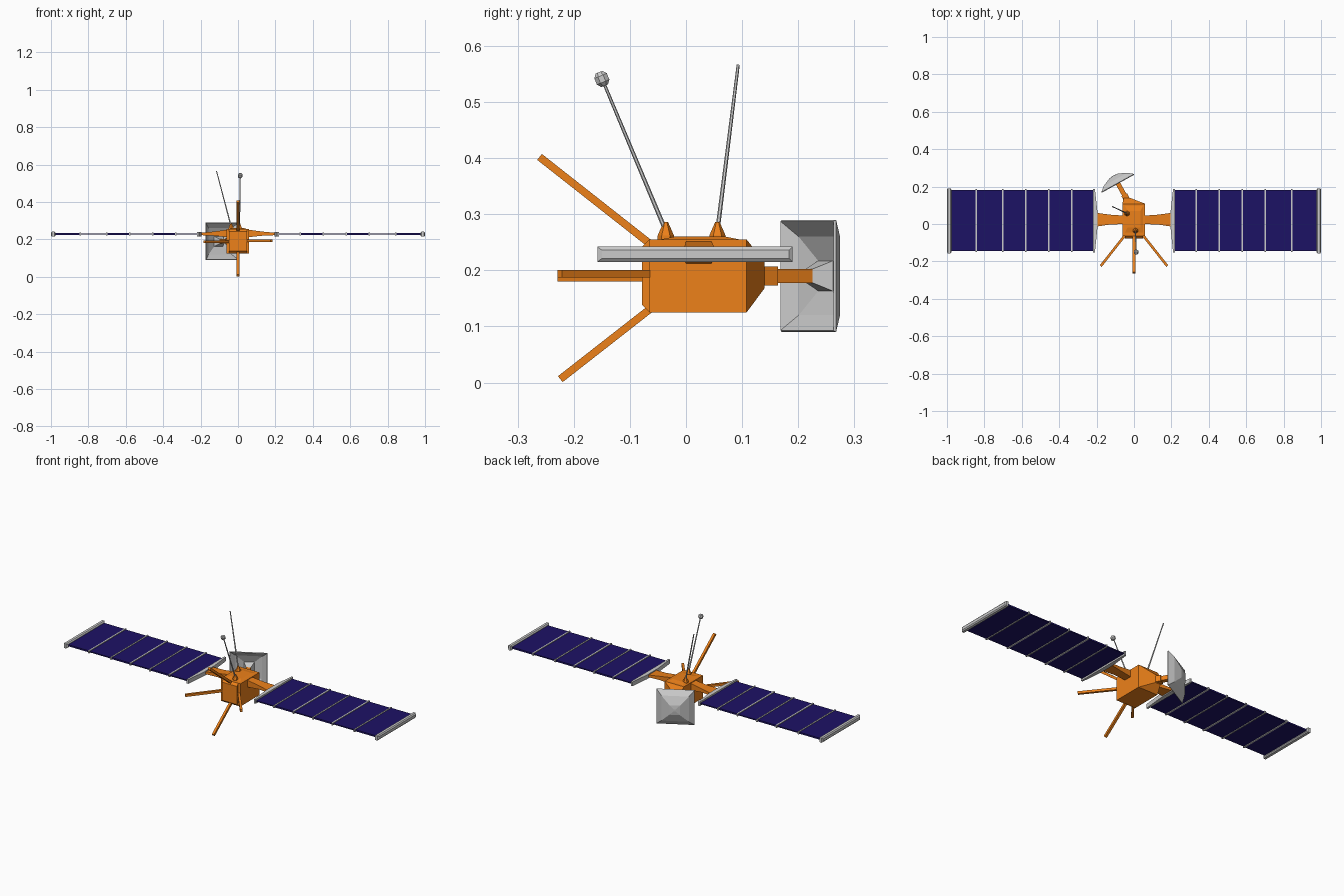
import bpy, bmesh, math
from mathutils import Vector

if "Cube" in bpy.data.objects:
    bpy.data.objects.remove(bpy.data.objects["Cube"])


def material(name, color):
    m = bpy.data.materials.new(name)
    m.diffuse_color = color
    m.use_nodes = True
    m.node_tree.nodes["Principled BSDF"].inputs["Base Color"].default_value = m.diffuse_color
    return m


ORANGE = material("orange_paint", (0.85, 0.22, 0.01, 1))
BLUE = material("solar_blue", (0.012, 0.006, 0.13, 1))


def loft(name, rings, mat=None, close=False):
    """Skin a list of equal-length rings; cap the ends, or join last to first."""
    bm = bmesh.new()
    vs = [[bm.verts.new(p) for p in r] for r in rings]
    pairs = list(zip(vs, vs[1:]))
    if close:
        pairs.append((vs[-1], vs[0]))
    for a, b in pairs:
        for i in range(len(a)):
            j = (i + 1) % len(a)
            bm.faces.new((a[i], a[j], b[j], b[i]))
    if not close:
        bm.faces.new(vs[0])
        bm.faces.new(vs[-1])
    bmesh.ops.recalc_face_normals(bm, faces=bm.faces)
    me = bpy.data.meshes.new(name)
    bm.to_mesh(me)
    bm.free()
    ob = bpy.data.objects.new(name, me)
    bpy.context.collection.objects.link(ob)
    if mat:
        me.materials.append(mat)
    return ob


def rect_x(x, y0, y1, z0, z1):
    return [(x, y0, z0), (x, y1, z0), (x, y1, z1), (x, y0, z1)]


def rect_y(y, x0, x1, z0, z1):
    return [(x0, y, z0), (x1, y, z0), (x1, y, z1), (x0, y, z1)]


def rect_z(z, x0, x1, y0, y1):
    return [(x0, y0, z), (x1, y0, z), (x1, y1, z), (x0, y1, z)]


def box(name, x0, x1, y0, y1, z0, z1, mat=None):
    return loft(name, [rect_x(x0, y0, y1, z0, z1), rect_x(x1, y0, y1, z0, z1)], mat)


def rod(name, stations, sides, mat=None):
    """Straight rod; stations are (point, radius)."""
    pts = [(Vector(p), r) for p, r in stations]
    d = (pts[-1][0] - pts[0][0]).normalized()
    up = Vector((0, 0, 1)) if abs(d.z) < 0.9 else Vector((0, 1, 0))
    u = d.cross(up).normalized()
    v = u.cross(d)
    rings = []
    for p, r in pts:
        angs = [math.tau * (i + 0.5) / sides for i in range(sides)]
        rings.append([p + r * (u * math.cos(a) + v * math.sin(a)) for a in angs])
    return loft(name, rings, mat)


# Body: bevelled front plate, box, lopsided tapered back
loft("body", [
    rect_y(-0.078, -0.047, 0.047, 0.138, 0.242),
    rect_y(-0.065, -0.047, 0.047, 0.125, 0.255),
    rect_y(-0.0649, -0.062, 0.06, 0.125, 0.255),
    rect_y(0.108, -0.062, 0.06, 0.125, 0.255),
    rect_y(0.140, -0.056, -0.022, 0.168, 0.214)], ORANGE)
loft("top_plate", [rect_z(0.254, -0.05, 0.05, -0.05, 0.1),
                   rect_z(0.26, -0.035, 0.035, -0.02, 0.07)], ORANGE)

# Front struts
for name, a, b in [
        ("upper_strut", (0, -0.055, 0.24), (0, -0.261, 0.402)),
        ("lower_strut", (0, -0.055, 0.138), (0, -0.224, 0.006)),
        ("left_strut", (-0.04, -0.05, 0.187), (-0.178, -0.225, 0.187)),
        ("right_strut", (0.04, -0.05, 0.194), (0.178, -0.225, 0.194))]:
    rod(name, [(a, 0.0095), (b, 0.0095)], 4, ORANGE)

# Solar wings, one per side
EDGES = [0.213, 0.333, 0.455, 0.58, 0.703, 0.843, 0.988]
Y0, Y1, ZC = -0.145, 0.182, 0.229
for s, side in ((-1, "left"), (1, "right")):
    loft(side + "_wing_arm", [rect_x(s * 0.055, 0.0, 0.045, 0.212, 0.252),
                              rect_x(s * 0.13, -0.003, 0.05, 0.220, 0.242),
                              rect_x(s * 0.203, -0.014, 0.06, 0.223, 0.235)], ORANGE)
    for i, (a, b) in enumerate(zip(EDGES, EDGES[1:])):
        h = 0.003 if i % 2 == 0 else 0.0045
        box(f"{side}_solar_panel_{i + 1}", s * a, s * b, Y0, Y1, ZC - h, ZC + h, BLUE)
    for i, x in enumerate(EDGES[1:-1]):
        box(f"{side}_panel_divider_{i + 1}", s * (x - 0.004), s * (x + 0.004),
            Y0 - 0.006, Y1 + 0.005, ZC - 0.007, ZC + 0.007)
    # Bevelled end bar
    loft(side + "_outer_bar", [
        rect_x(s * 0.976, -0.15, 0.184, 0.220, 0.236),
        rect_x(s * 0.981, -0.158, 0.19, 0.215, 0.242),
        rect_x(s * 0.995, -0.158, 0.19, 0.215, 0.242),
        rect_x(s * 1.0, -0.15, 0.184, 0.221, 0.236)])
    # Bowed inner bar
    outline = [(0.219, 0.188), (0.209, 0.188), (0.196, 0.07), (0.196, -0.025),
               (0.209, -0.152), (0.219, -0.152)]
    loft(side + "_inner_bar", [[(s * x, y, z) for x, y in outline] for z in (0.217, 0.241)])

# Dish: square stepped shell, bulging away from the body
C = Vector((-0.087, 0.219, 0.19))
U = Vector((math.cos(math.radians(29)), math.sin(math.radians(29)), 0))
N = Vector((-U.y, U.x, 0))


def dish_ring(r, d):
    return [C + N * d + U * (a * r) + Vector((0, 0, b * r))
            for a, b in ((-1, -1), (1, -1), (1, 1), (-1, 1))]


loft("dish", [dish_ring(r, d) for r, d in (
    (0.012, 0.0), (0.027, 0.034), (0.07, 0.018), (0.097, -0.004),
    (0.1, 0.0), (0.072, 0.023), (0.027, 0.043), (0.005, 0.046))])
root = C - N * 0.094
rod("dish_mount", [(root - N * 0.01, 0.024), (root + N * 0.022, 0.024)], 4, ORANGE)
rod("dish_arm", [(root, 0.0175), (C + N * 0.005, 0.0175)], 4, ORANGE)

# Antennas with cone bases
for name, a, b in [("ball_antenna", (0.008, -0.036, 0.27), (0.011, -0.147, 0.535)),
                   ("whip_antenna", (-0.037, 0.056, 0.27), (-0.115, 0.093, 0.566))]:
    rod(name, [(a, 0.004), (b, 0.0028)], 6)
    rod(name + "_base", [((a[0], a[1], 0.25), 0.015), ((a[0], a[1], 0.262), 0.0145),
                         ((a[0], a[1], 0.286), 0.004)], 6, ORANGE)
tip = Vector((0.011, -0.150, 0.541))
d = Vector((0.003, -0.111, 0.265)).normalized()
rod("antenna_ball", [(tip + d * t, r) for t, r in
                     ((-0.013, 0.007), (-0.006, 0.013), (0.006, 0.013), (0.013, 0.007))], 8)
